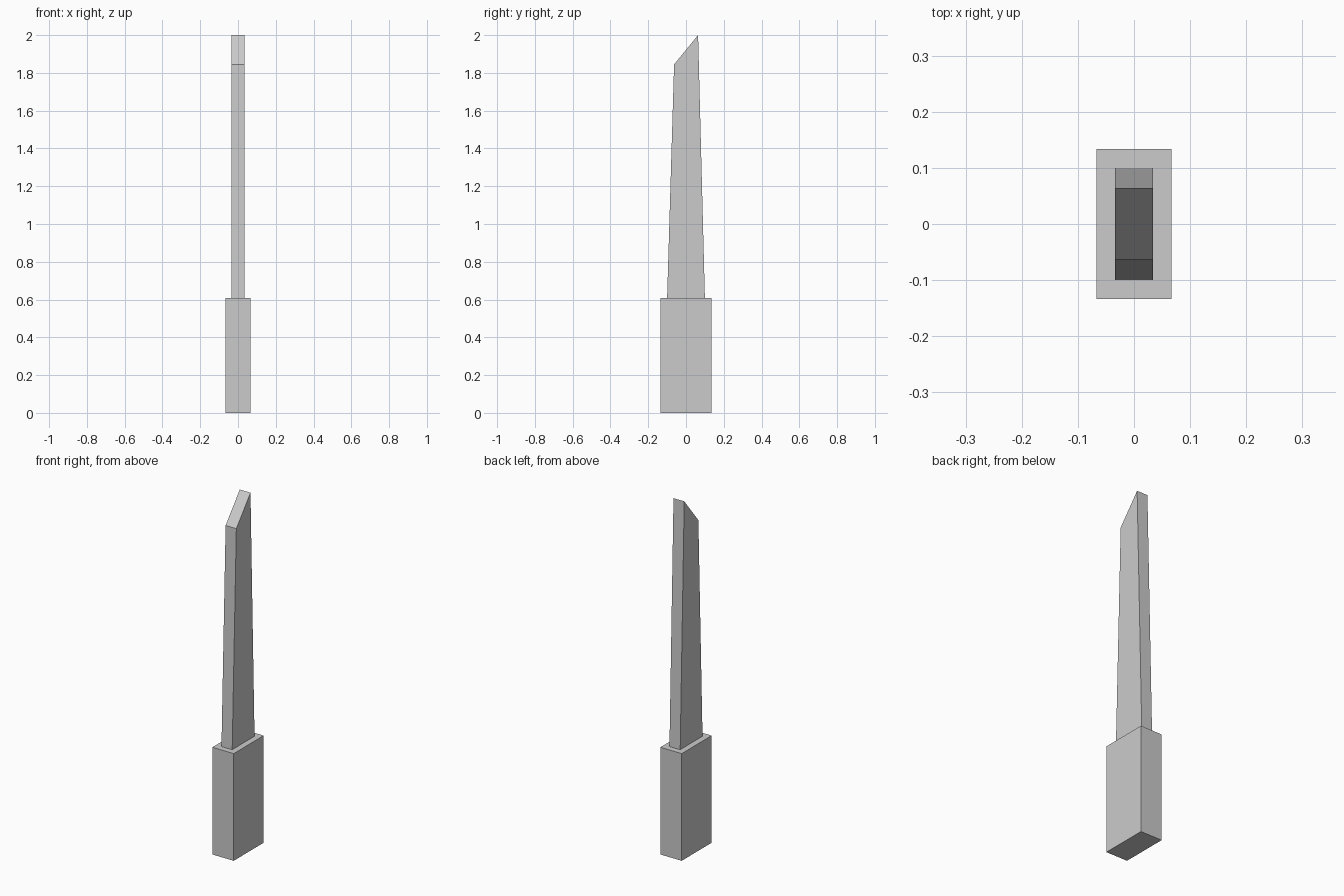
import bpy, bmesh

if "Cube" in bpy.data.objects:
    bpy.data.objects.remove(bpy.data.objects["Cube"])


def extruded_profile(name, profile, half_width):
    """Extrude a closed (y, z) side profile symmetrically along x."""
    bm = bmesh.new()
    face = bm.faces.new([bm.verts.new((-half_width, y, z)) for y, z in profile])
    ext = bmesh.ops.extrude_face_region(bm, geom=[face], use_keep_orig=True)
    moved = [g for g in ext["geom"] if isinstance(g, bmesh.types.BMVert)]
    bmesh.ops.translate(bm, verts=moved, vec=(2 * half_width, 0, 0))
    bmesh.ops.recalc_face_normals(bm, faces=bm.faces)
    mesh = bpy.data.meshes.new(name)
    bm.to_mesh(mesh)
    bm.free()
    obj = bpy.data.objects.new(name, mesh)
    bpy.context.collection.objects.link(obj)
    return obj


HANDLE_TOP = 0.607

# Chunky rectangular grip
extruded_profile("handle", [(-0.134, 0), (0.134, 0),
                            (0.134, HANDLE_TOP), (-0.134, HANDLE_TOP)], 0.067)

# Tapered blade with a slanted tip, highest at the back
extruded_profile("blade", [(-0.1, HANDLE_TOP), (0.1, HANDLE_TOP),
                           (0.064, 2.0), (-0.063, 1.845)], 0.0335)
